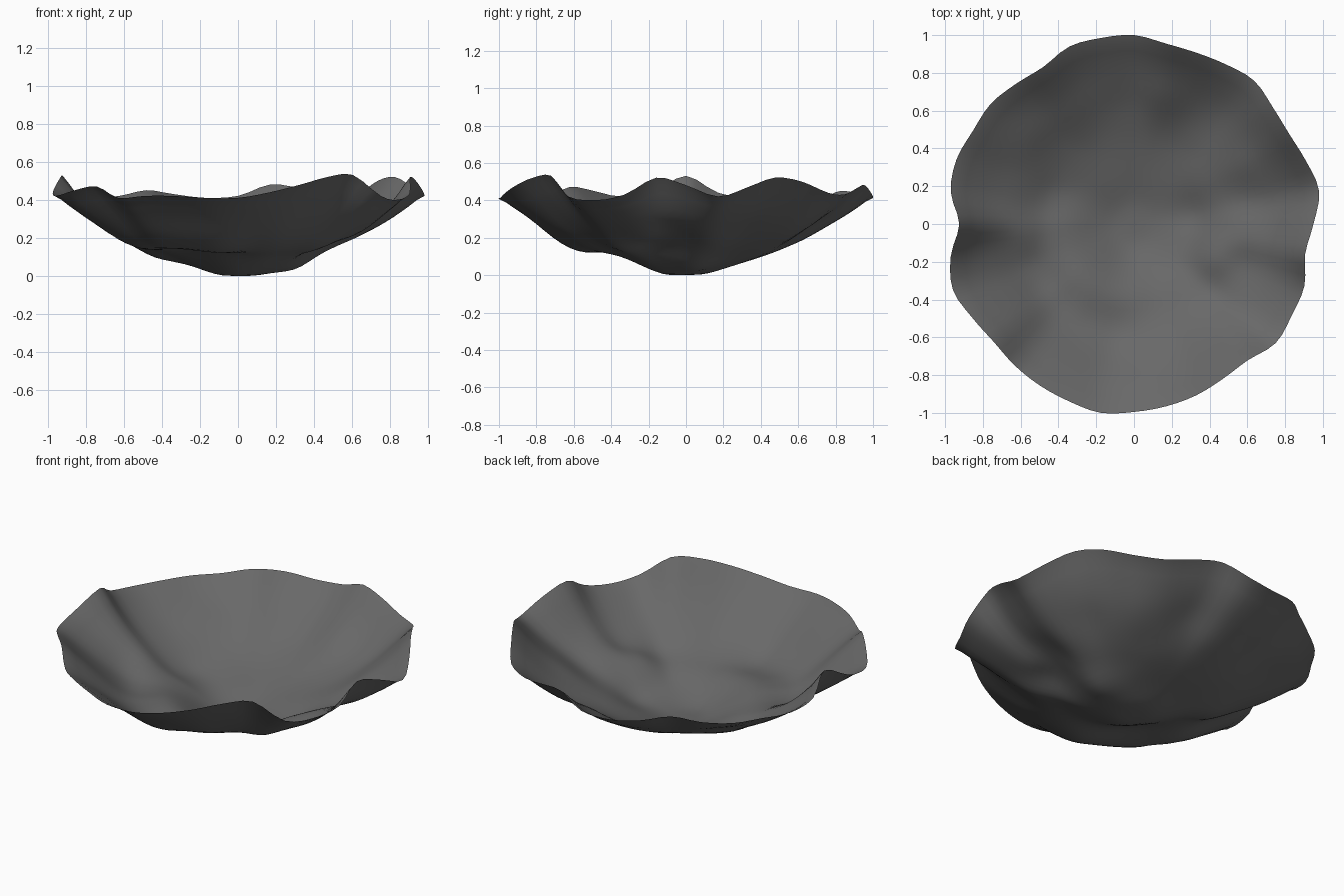
import bpy
import bmesh
import math
from mathutils import Vector, noise

default = bpy.data.objects.get("Cube")
if default:
    bpy.data.objects.remove(default, do_unlink=True)

SECTORS = 108
RINGS = 24

# Crumpled rim every ten degrees, counter-clockwise from +x: radius and height
RIM_RADIUS = [.95, .995, .97, .95, .96, .99, .975, .965, .97, 1, 1, 1,
              .96, .97, .99, .985, 1, .985, .925, .985, 1.02, .99, .97, .98,
              .99, 1, 1.015, .995, .98, .965, .945, .94, .98, .965, .96, .92]
RIM_HEIGHT = [.49, .43, .48, .53, .51, .45, .44, .47, .49, .43, .42, .44,
              .46, .43, .42, .42, .42, .45, .54, .46, .43, .46, .48, .42,
              .43, .43, .42, .42, .45, .49, .53, .54, .43, .41, .44, .53]

# Average bowl height at even steps from the centre to the rim
PROFILE = [.01, .015, .04, .07, .105, .14, .185, .24, .3, .365, .43]

# Broad dents and bulges: x, y, spread, height change
DENTS = [
    # raised shelf around the base and the sag outside it
    (-.38, -.1, .16, .035),
    (-.25, -.3, .17, .045),
    (0, -.36, .14, .03),
    (-.55, -.33, .15, -.035),
    (-.4, -.53, .17, -.04),
    (-.1, -.63, .17, -.045),
    (.2, -.62, .15, -.02),
    # left wall
    (.55, -.03, .13, .04),
    (.42, -.17, .12, .05),
    (.33, .05, .12, -.025),
    (.43, -.4, .1, -.015),
    (.78, -.12, .12, -.015),
    (.58, .3, .13, .025),
    # right wall
    (-.58, -.07, .1, .025),
    (-.45, .12, .14, -.02),
    # back wall
    (.45, .62, .14, -.03),
    (.15, .7, .12, .02),
    (-.5, .5, .15, .015),
]


def spline(a, b, c, d, f):
    """Smooth curve from b to c."""
    return b + .5 * f * (c - a + f * (2 * a - 5 * b + 4 * c - d
                                      + f * (3 * (b - c) + d - a)))


def sample_loop(values, turn):
    """Smooth value on a closed list, turn running from zero to one."""
    place = turn * len(values)
    i = math.floor(place)
    return spline(*(values[(i + k) % len(values)] for k in (-1, 0, 1, 2)), place - i)


def sample_profile(t):
    """Smooth value on the open profile, t running from zero to one."""
    last = len(PROFILE) - 1
    i = min(math.floor(t * last), last - 1)
    points = [PROFILE[min(max(i + k, 0), last)] for k in (-1, 0, 1, 2)]
    return spline(*points, t * last - i)


def sheet_point(t, turn):
    """Point on the crumpled sheet at fraction t of the way to the rim."""
    angle = turn * math.tau
    radius = t * (1 + (sample_loop(RIM_RADIUS, turn) - 1) * t * t)
    x, y = radius * math.cos(angle), radius * math.sin(angle)
    fold = (sample_loop(RIM_HEIGHT, turn) - PROFILE[-1]) * t ** 4
    z = sample_profile(t) + fold
    inside = 1 - t ** 6
    for dx, dy, spread, change in DENTS:
        distance = math.hypot(x - dx, y - dy) / spread
        z += inside * change * math.exp(-distance * distance)
    z += inside * .01 * noise.noise(Vector((x * 5, y * 5, .5)))
    return Vector((x, y, z))


# Bowl sheet: centre point and rings, joined by faces
bm = bmesh.new()
centre = bm.verts.new(sheet_point(0, 0))
rings = [[bm.verts.new(sheet_point(r / RINGS, s / SECTORS)) for s in range(SECTORS)]
         for r in range(1, RINGS + 1)]
for s in range(SECTORS):
    n = (s + 1) % SECTORS
    bm.faces.new((centre, rings[0][s], rings[0][n]))
    for inner, outer in zip(rings, rings[1:]):
        bm.faces.new((inner[s], outer[s], outer[n], inner[n]))

# Rest the lowest point on the ground
lowest = min(v.co.z for v in bm.verts)
for v in bm.verts:
    v.co.z -= lowest
for face in bm.faces:
    face.smooth = True

mesh = bpy.data.meshes.new("crumpled_bowl")
bm.to_mesh(mesh)
bm.free()
bowl = bpy.data.objects.new("crumpled_bowl", mesh)
bpy.context.collection.objects.link(bowl)

# Plain dark grey
grey = bpy.data.materials.new("dark grey")
grey.use_nodes = True
colour = (.14, .14, .14, 1)
grey.diffuse_color = colour
shader = grey.node_tree.nodes["Principled BSDF"]
shader.inputs["Base Color"].default_value = colour
shader.inputs["Roughness"].default_value = .8
mesh.materials.append(grey)
